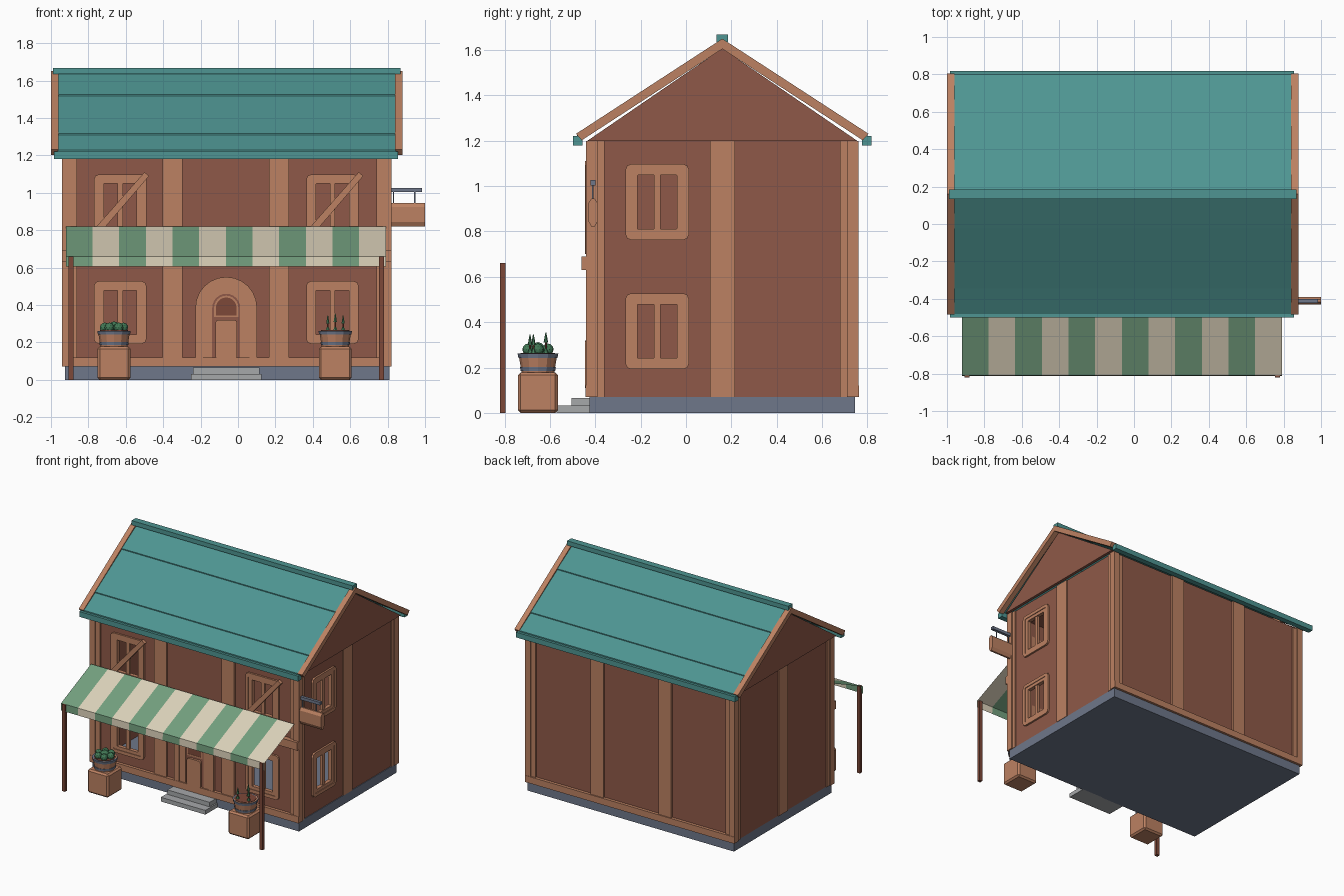
import bpy, bmesh, math
from mathutils import Vector

if "Cube" in bpy.data.objects:
    bpy.data.objects.remove(bpy.data.objects["Cube"])


def mat(name, r, g, b):
    m = bpy.data.materials.new(name)
    lin = [((c / 255 + 0.055) / 1.055) ** 2.4 for c in (r, g, b)]
    m.diffuse_color = (*lin, 1)
    m.use_nodes = True
    m.node_tree.nodes["Principled BSDF"].inputs["Base Color"].default_value = m.diffuse_color
    return m


WALL = mat("wall_brown", 143, 89, 72)
WOOD = mat("light_wood", 188, 129, 98)
TEAL = mat("roof_teal", 78, 149, 146)
STONE = mat("slate_grey", 110, 119, 138)
STEP = mat("pale_stone", 166, 168, 170)
POST = mat("dark_wood", 125, 72, 56)
GREEN = mat("awning_green", 116, 160, 127)
CREAM = mat("awning_cream", 220, 210, 186)
PLANT = mat("plant_green", 66, 122, 86)


def finish(name, bm, *mats, recalc=True):
    if recalc:
        bmesh.ops.recalc_face_normals(bm, faces=bm.faces)
    me = bpy.data.meshes.new(name)
    bm.to_mesh(me)
    bm.free()
    for m in mats:
        me.materials.append(m)
    ob = bpy.data.objects.new(name, me)
    bpy.context.collection.objects.link(ob)
    return ob


# facade mappings: (across, up, out) -> world
def front(u, v, d): return Vector((u, -0.42 - d, v))
def right(u, v, d): return Vector((0.805 + d, u, v))
def along_x(u, v, d): return Vector((d, u, v))


def prism(name, pts, d0, d1, fmap, m):
    bm = bmesh.new()
    a = [bm.verts.new(fmap(u, v, d0)) for u, v in pts]
    b = [bm.verts.new(fmap(u, v, d1)) for u, v in pts]
    n = len(pts)
    bm.faces.new(a)
    bm.faces.new(b)
    for i in range(n):
        j = (i + 1) % n
        bm.faces.new((a[i], a[j], b[j], b[i]))
    return finish(name, bm, m)


def ring(name, outer, inner, d0, d1, fmap, m):
    bm = bmesh.new()
    L = [[bm.verts.new(fmap(u, v, d)) for u, v in p]
         for p, d in ((outer, d0), (outer, d1), (inner, d1), (inner, d0))]
    n = len(outer)
    for k in range(4):
        p, q = L[k], L[(k + 1) % 4]
        for i in range(n):
            j = (i + 1) % n
            bm.faces.new((p[i], p[j], q[j], q[i]))
    return finish(name, bm, m)


def box(name, x0, x1, y0, y1, z0, z1, m, bevel=0):
    ob = prism(name, [(y0, z0), (y1, z0), (y1, z1), (y0, z1)], x0, x1, along_x, m)
    if bevel:
        b = ob.modifiers.new("bevel", 'BEVEL')
        b.width, b.segments = bevel, 1
    return ob


def cone(name, x, y, z0, z1, r0, r1, m, n=12):
    bm = bmesh.new()
    bmesh.ops.create_cone(bm, cap_ends=True, segments=n, radius1=r0, radius2=r1, depth=z1 - z0)
    bmesh.ops.translate(bm, verts=bm.verts, vec=(x, y, (z0 + z1) / 2))
    return finish(name, bm, m)


def round_rect(cu, cv, w, h, r):
    pts = []
    for k, (sx, sy) in enumerate(((1, 1), (-1, 1), (-1, -1), (1, -1))):
        for i in range(3):
            a = math.pi / 2 * (k + i / 2)
            pts.append((cu + sx * (w / 2 - r) + r * math.cos(a),
                        cv + sy * (h / 2 - r) + r * math.sin(a)))
    return pts


def arch(cu, hw, z0, top):
    pts = [(cu + hw, z0)]
    for i in range(13):
        a = math.pi * i / 12
        pts.append((cu + hw * math.cos(a), top - hw + hw * math.sin(a)))
    return pts + [(cu - hw, z0)]


# foundation, hollow walls, ceiling and separate gable boards
box("foundation", -0.925, 0.81, -0.425, 0.745, 0, 0.07, STONE)
walls = box("walls", -0.925, 0.805, -0.42, 0.74, 0.07, 1.2, WALL)
box("ceiling", -0.91, 0.79, -0.405, 0.725, 1.185, 1.199, WALL)


def cut(cutter):
    cutter.hide_render = True
    b = walls.modifiers.new("cut", 'BOOLEAN')
    b.operation, b.solver, b.object = 'DIFFERENCE', 'EXACT', cutter


cut(box("room_cutter", -0.905, 0.785, -0.40, 0.72, 0.0, 1.3, WALL))
for x0 in (-0.96, 0.818):
    prism("gable", [(-0.435, 1.2), (0.755, 1.2), (0.16, 1.607)], x0, x0 + 0.022, along_x, WALL)


# corner posts with flanking boards
def span(c, s, a, b): return sorted((c + s * a, c + s * b))


for sx in (-1, 1):
    for sy in (-1, 1):
        X, Y = -0.06, 0.16
        box("corner_post", *span(X, sx, 0.835, 0.88), *span(Y, sy, 0.55, 0.60), 0.07, 1.2, WOOD)
        box("corner_board", *span(X, sx, 0.80, 0.84), *span(Y, sy, 0.57, 0.592), 0.07, 1.19, WOOD)
        box("corner_side_board", *span(X, sx, 0.85, 0.873), *span(Y, sy, 0.52, 0.555), 0.07, 1.2, WOOD)

# intermediate posts on all walls
for x in (-0.35, 0.22):
    box("front_post", x - 0.053, x + 0.053, -0.435, -0.41, 0.07, 1.2, WOOD)
    box("back_post", x - 0.053, x + 0.053, 0.73, 0.755, 0.07, 1.2, WOOD)
for n, a, b in (("left_post", -0.933, -0.91), ("right_post", 0.79, 0.813)):
    box(n, a, b, 0.105, 0.215, 0.07, 1.2, WOOD)

# horizontal rails
box("front_base_rail", -0.94, 0.82, -0.443, -0.41, 0.07, 0.12, WOOD)
box("back_base_rail", -0.94, 0.82, 0.73, 0.763, 0.07, 0.12, WOOD)
box("front_middle_rail", -0.94, 0.82, -0.46, -0.41, 0.63, 0.69, WOOD)


# roof rows, verge boards, ridge and eave caps
def roof_z(t): return 1.65 - 0.65 * t


rows = ((0.0, 0.185), (0.18, 0.505), (0.50, 0.64))
for s in (-1, 1):
    for t0, t1 in rows:
        prism("roof_row", [(0.16 + s * t0, roof_z(t0) - 0.012), (0.16 + s * t1, roof_z(t1) - 0.005),
                           (0.16 + s * t1, roof_z(t1) - 0.030), (0.16 + s * t0, roof_z(t0) - 0.034)],
              -0.965, 0.845, along_x, TEAL)
    for x in (-1.0, 0.84):
        prism("verge_board", [(0.16, roof_z(0)), (0.16 + s * 0.645, roof_z(0.645)),
                              (0.16 + s * 0.62, roof_z(0.62) - 0.045), (0.16, roof_z(0) - 0.045)],
              x, x + 0.04, along_x, WOOD)
    y = 0.16 + s * 0.638
    box("eave_cap", -0.985, 0.855, y - 0.021, y + 0.021, 1.18, 1.22, TEAL)
box("ridge_cap", -0.99, 0.87, 0.135, 0.185, 1.635, 1.668, TEAL)


# open windows with a middle bar
def window(cu, cv, fmap):
    ring("window_frame", round_rect(cu, cv, 0.28, 0.335, 0.025),
         round_rect(cu, cv, 0.23, 0.285, 0.008), -0.01, 0.014, fmap, WOOD)
    ring("window_inner_frame", round_rect(cu, cv, 0.235, 0.29, 0.008),
         round_rect(cu, cv, 0.175, 0.237, 0.003), -0.02, 0.009, fmap, WOOD)
    prism("window_bar", round_rect(cu, cv, 0.028, 0.25, 0.001), -0.015, 0.004, fmap, WOOD)
    cut(prism("window_cutter", round_rect(cu, cv, 0.19, 0.25, 0.003), -0.05, 0.03, fmap, WALL))


for v in (0.36, 0.93):
    window(-0.63, v, front)
    window(0.505, v, front)
    window(-0.127, v, right)

# diagonal braces on the upper floor
for cu in (-0.655, 0.49):
    prism("diagonal_brace", [(cu - 0.185, 0.725), (cu - 0.155, 0.70), (cu + 0.18, 1.09),
                             (cu + 0.155, 1.11)], 0.0, 0.025, front, WOOD)

# arched door
D = -0.063
ring("door_surround", arch(D, 0.165, 0.12, 0.55), arch(D, 0.125, 0.12, 0.51), -0.01, 0.021, front, WOOD)
ring("door_inner_surround", arch(D, 0.127, 0.12, 0.512), arch(D, 0.075, 0.12, 0.46), -0.01, 0.014, front, WOOD)
prism("door", arch(D, 0.08, 0.07, 0.465), -0.01, 0.008, front, WALL)
ring("door_window_frame", arch(D, 0.065, 0.335, 0.45), arch(D, 0.055, 0.345, 0.44), 0, 0.012, front, WOOD)
prism("door_window", arch(D, 0.055, 0.345, 0.44), 0, 0.01, front, POST)
prism("door_panel", round_rect(D, 0.215, 0.115, 0.21, 0.015), 0, 0.025, front, WOOD)

# front steps
box("lower_step", -0.25, 0.125, -0.57, -0.42, 0, 0.032, STEP)
box("upper_step", -0.24, 0.115, -0.505, -0.42, 0, 0.066, STEP)

# striped awning with a hanging flap
bm = bmesh.new()
w = 1.71 / 12
for i in range(12):
    x0, x1 = -0.92 + i * w, -0.92 + (i + 1) * w
    prof = ((-0.45, 0.82), (-0.81, 0.66), (-0.812, 0.605))
    for (ya, za), (yb, zb) in zip(prof, prof[1:]):
        f = bm.faces.new([bm.verts.new(p) for p in
                          ((x0, yb, zb), (x1, yb, zb), (x1, ya, za), (x0, ya, za))])
        f.material_index = i % 2
finish("awning", bm, GREEN, CREAM, recalc=False)
for x in (-0.893, 0.768):
    box("awning_post", x - 0.013, x + 0.013, -0.82, -0.795, 0, 0.66, POST)

# hanging sign on the right
prism("sign_board", [(-0.417, 0.82), (-0.403, 0.82), (-0.39, 0.845), (-0.39, 0.925), (-0.403, 0.945),
                     (-0.417, 0.945), (-0.43, 0.925), (-0.43, 0.845)], 0.82, 1.0, along_x, WOOD)
box("sign_bar", 0.80, 0.985, -0.422, -0.40, 1.003, 1.026, STONE)
for x in (0.832, 0.945):
    box("sign_hanger", x - 0.003, x + 0.003, -0.414, -0.408, 0.94, 1.01, STONE)


# planters: block, banded tub, soil
def blob(name, x, y, z, r):
    bm = bmesh.new()
    bmesh.ops.create_icosphere(bm, subdivisions=2, radius=r)
    bmesh.ops.translate(bm, verts=bm.verts, vec=(x, y, z))
    finish(name, bm, PLANT)


PY = -0.653
for px in (-0.663, 0.52):
    box("planter_block", px - 0.088, px + 0.088, PY - 0.088, PY + 0.088, 0, 0.178, WOOD, 0.012)
    cone("tub", px, PY, 0.178, 0.262, 0.072, 0.086, WOOD)
    cone("tub_lower_band", px, PY, 0.185, 0.202, 0.076, 0.079, STONE)
    cone("tub_upper_band", px, PY, 0.242, 0.262, 0.086, 0.090, STONE)
    cone("soil", px, PY, 0.25, 0.265, 0.075, 0.076, POST)

# round succulents on the left
blob("succulent", -0.663, PY, 0.28, 0.032)
for i in range(6):
    a = i * math.pi / 3
    blob("succulent", -0.663 + 0.05 * math.cos(a), PY + 0.05 * math.sin(a), 0.28, 0.026)

# slim sprouts on the right
for dx, dy, h in ((-0.04, -0.035, 0.345), (0.0, 0.035, 0.355), (0.042, -0.02, 0.345)):
    x, y = 0.52 + dx, PY + dy
    cone("sprout_stem", x, y, 0.26, h - 0.025, 0.005, 0.004, POST, 6)
    cone("sprout_tip", x, y, h - 0.045, h, 0.010, 0.002, PLANT, 6)
    cone("sprout_leaf", x, y, 0.262, 0.285, 0.014, 0.004, PLANT, 6)
